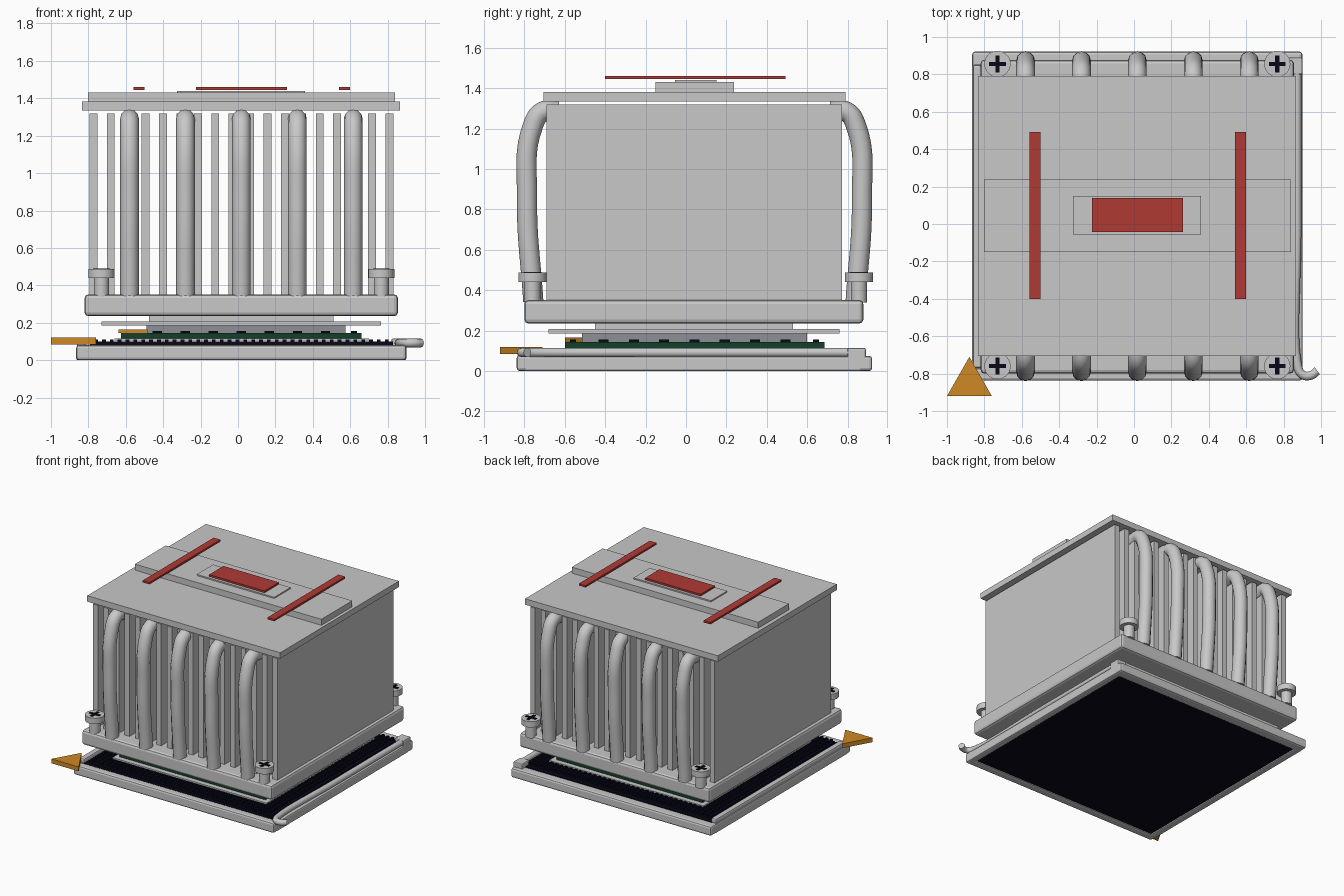
import bpy, bmesh
from math import pi
from mathutils import Matrix

cube = bpy.data.objects.get("Cube")
if cube:
    bpy.data.objects.remove(cube, do_unlink=True)


def material(name, rgb):
    m = bpy.data.materials.new(name)
    m.use_nodes = True
    color = (*rgb, 1)
    m.diffuse_color = color
    m.node_tree.nodes["Principled BSDF"].inputs["Base Color"].default_value = color
    return m


grey = material("light_grey_metal", (0.58, 0.58, 0.58))
steel = material("dull_steel", (0.27, 0.28, 0.31))
navy = material("dark_navy", (0.002, 0.002, 0.009))
green = material("board_green", (0.006, 0.05, 0.022))
gold = material("gold", (0.62, 0.25, 0.018))
red = material("red", (0.43, 0.042, 0.034))

CX, CY = 0.018, 0.042  # centre of the cooler stack


def finish(name, bm, mat):
    bmesh.ops.recalc_face_normals(bm, faces=bm.faces)
    me = bpy.data.meshes.new(name)
    bm.to_mesh(me)
    bm.free()
    me.materials.append(mat)
    ob = bpy.data.objects.new(name, me)
    bpy.context.collection.objects.link(ob)
    return ob


def add_box(bm, x, y, z):
    size = [b - a for a, b in (x, y, z)]
    mid = [(a + b) / 2 for a, b in (x, y, z)]
    bmesh.ops.create_cube(bm, size=1, matrix=Matrix.Translation(mid) @ Matrix.Diagonal((*size, 1)))


def box(name, x, y, z, mat, bevel=0):
    bm = bmesh.new()
    add_box(bm, x, y, z)
    if bevel:
        bmesh.ops.bevel(bm, geom=bm.edges[:], offset=bevel, segments=2, profile=0.5, affect='EDGES')
    return finish(name, bm, mat)


def smooth(ob):
    bpy.ops.object.select_all(action='DESELECT')
    ob.select_set(True)
    bpy.context.view_layer.objects.active = ob
    bpy.ops.object.shade_smooth_by_angle(angle=pi / 5)


def cylinder(name, x, y, z, r, mat):
    bm = bmesh.new()
    bmesh.ops.create_cone(bm, cap_ends=True, segments=28, radius1=r, radius2=r, depth=z[1] - z[0],
                          matrix=Matrix.Translation((x, y, (z[0] + z[1]) / 2)))
    smooth(finish(name, bm, mat))


def triangle(name, points, z, mat):
    bm = bmesh.new()
    face = bm.faces.new([bm.verts.new((x, y, z[0])) for x, y in points])
    top = bmesh.ops.extrude_face_region(bm, geom=[face])["geom"]
    bmesh.ops.translate(bm, vec=(0, 0, z[1] - z[0]),
                        verts=[v for v in top if isinstance(v, bmesh.types.BMVert)])
    finish(name, bm, mat)


def tube(name, points, r, mat):
    cu = bpy.data.curves.new(name, 'CURVE')
    cu.dimensions = '3D'
    cu.bevel_depth, cu.bevel_resolution, cu.resolution_u = r, 4, 8
    cu.use_fill_caps = True
    sp = cu.splines.new('BEZIER')
    sp.bezier_points.add(len(points) - 1)
    for bp, co in zip(sp.bezier_points, points):
        bp.co = co
        bp.handle_left_type = bp.handle_right_type = 'AUTO'
    cu.materials.append(mat)
    ob = bpy.data.objects.new(name, cu)
    bpy.context.collection.objects.link(ob)
    bpy.ops.object.select_all(action='DESELECT')
    ob.select_set(True)
    bpy.context.view_layer.objects.active = ob
    bpy.ops.object.convert(target='MESH')
    smooth(bpy.context.object)


# Socket frame
box("frame_front", (-0.865, 0.9), (-0.838, -0.77), (0, 0.08), grey, 0.015)
box("frame_back", (-0.865, 0.9), (0.84, 0.922), (0, 0.075), grey, 0.015)
box("frame_right", (-0.865, -0.81), (-0.8, 0.87), (0, 0.072), grey, 0.01)
box("frame_left", (0.845, 0.9), (-0.8, 0.87), (0, 0.072), grey, 0.01)
box("side_rail", (-0.862, -0.815), (-0.77, 0.85), (0.07, 0.11), grey, 0.012)
box("lever_hinge", (0.82, 0.9), (0.8, 0.89), (0.04, 0.115), grey, 0.008)

# Socket bed with its pin field
box("socket_bed", (-0.82, 0.855), (-0.78, 0.85), (0.01, 0.08), navy)
box("socket_top", (-0.79, 0.83), (-0.75, 0.81), (0.08, 0.1), navy)
pins = bmesh.new()
COUNT, STEP = 38, 0.042
for i in range(COUNT):
    for j in range(COUNT):
        px, py = CX + (i - (COUNT - 1) / 2) * STEP, CY - 0.01 + (j - (COUNT - 1) / 2) * STEP
        add_box(pins, (px - 0.01, px + 0.01), (py - 0.01, py + 0.01), (0.095, 0.11))
finish("socket_pins", pins, navy)

# Locking lever
tube("lever", [(0.872, 0.82, 0.092), (0.872, 0, 0.092), (0.872, -0.74, 0.092), (0.9, -0.805, 0.092),
               (0.945, -0.81, 0.092), (0.98, -0.785, 0.092)], 0.023, grey)

# Processor: contact sheet, board, chips and heat spreader
box("contact_sheet", (-0.66, 0.7), (-0.64, 0.725), (0.104, 0.115), grey)
box("processor_board", (-0.625, 0.66), (-0.6, 0.685), (0.115, 0.145), green)
chips = bmesh.new()
for k in range(7):
    a = -0.45 + 0.15 * k
    for edge in (-0.602, 0.602):
        cx, cy = CX + a, CY + edge
        add_box(chips, (cx - 0.025, cx + 0.025), (cy - 0.015, cy + 0.015), (0.145, 0.155))
        cx, cy = CX + edge, CY + a
        if edge > 0 or k > 0:
            add_box(chips, (cx - 0.015, cx + 0.015), (cy - 0.025, cy + 0.025), (0.145, 0.155))
finish("board_chips", chips, navy)
box("heat_spreader", (-0.49, 0.575), (-0.515, 0.6), (0.145, 0.185), steel)
triangle("board_corner_mark", [(-0.64, -0.6), (-0.485, -0.6), (-0.56, -0.5)], (0.145, 0.165), gold)
triangle("alignment_arrow", [(-1, -0.92), (-0.76, -0.92), (-0.88, -0.71)], (0.085, 0.12), gold)

# Thermal layers and cooler base
box("thermal_sheet", (-0.73, 0.765), (-0.68, 0.76), (0.185, 0.207), grey)
box("thermal_pad", (-0.475, 0.51), (-0.45, 0.53), (0.207, 0.235), grey)
box("cooler_base", (-0.82, 0.855), (-0.8, 0.878), (0.235, 0.352), grey, 0.02)

# Fin stack
for i in range(18):
    x = CX + (i - 8.5) * 0.0931
    box(f"fin_{i + 1}", (x - 0.021, x + 0.021), (-0.69, 0.773), (0.35, 1.32), grey)

# Heat pipes bowing out of the front and back
for side, label in ((-1, "front"), (1, "back")):
    for i in range(5):
        x = CX + (i - 2) * 0.299
        path = [(0.67, 1.285), (0.75, 1.285), (0.798, 1.22), (0.829, 0.85), (0.798, 0.345)]
        tube(f"{label}_heat_pipe_{i + 1}", [(x, CY + side * d, z) for d, z in path], 0.05, grey)

# Corner screws with cross slots
for sx in (-1, 1):
    for sy in (-1, 1):
        x, y = CX + sx * 0.748, CY + 0.006 + sy * 0.808
        cylinder("screw_shaft", x, y, (0.34, 0.45), 0.04, grey)
        cylinder("screw_head", x, y, (0.44, 0.487), 0.07, grey)
        box("screw_slot", (x - 0.045, x + 0.045), (y - 0.011, y + 0.011), (0.485, 0.491), navy)
        box("screw_slot", (x - 0.011, x + 0.011), (y - 0.045, y + 0.045), (0.485, 0.491), navy)

# Top cover and red trim
box("top_cover", (-0.835, 0.865), (-0.705, 0.79), (1.335, 1.382), grey)
box("top_band", (-0.803, 0.84), (-0.15, 0.238), (1.382, 1.43), grey)
box("badge_plate", (-0.325, 0.358), (-0.055, 0.15), (1.43, 1.44), grey)
box("red_badge", (-0.225, 0.263), (-0.042, 0.138), (1.445, 1.46), red)
for x in (-0.53, 0.57):
    box("red_stripe", (x - 0.03, x + 0.03), (-0.4, 0.493), (1.445, 1.46), red)
